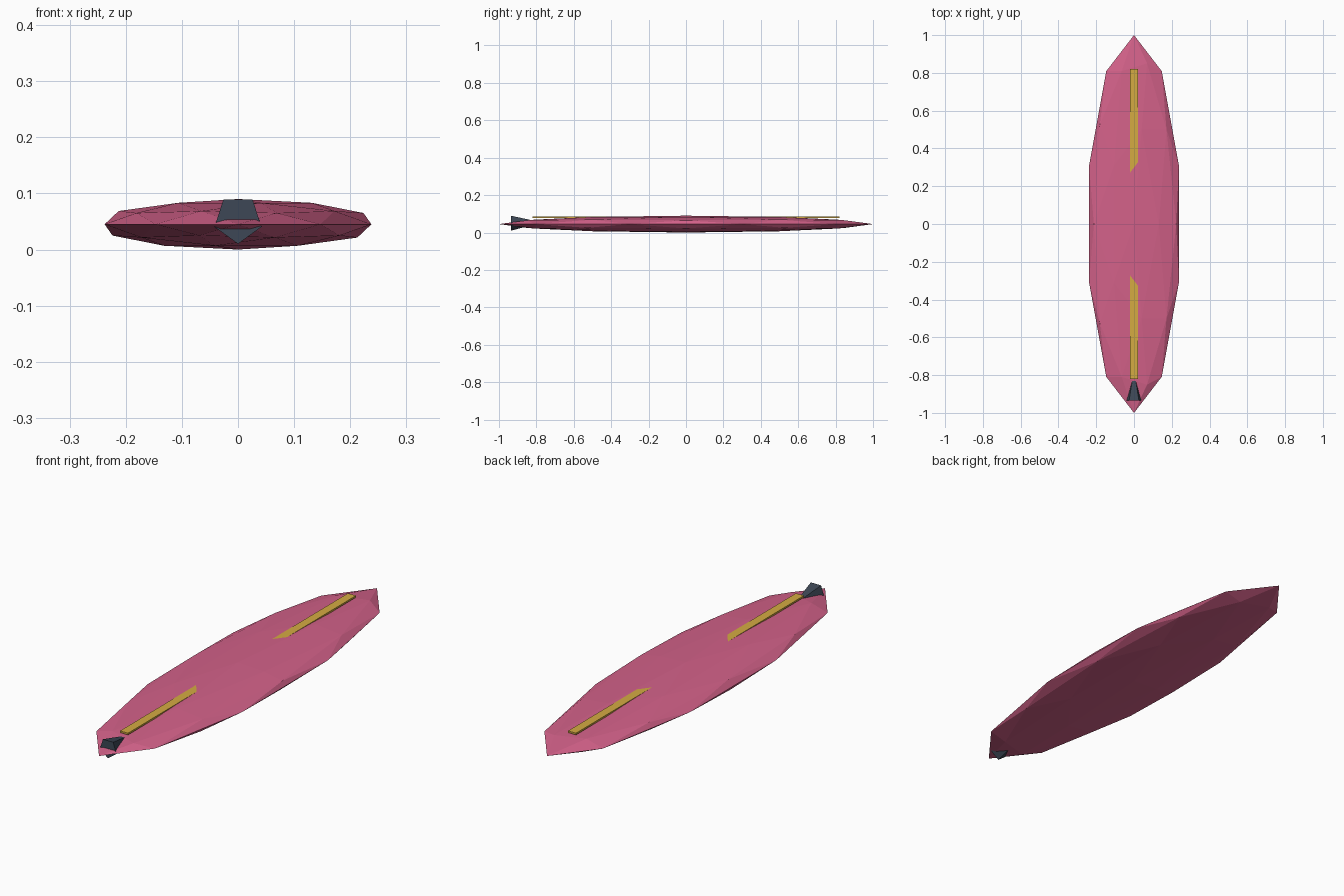
import bpy
import math

cube = bpy.data.objects.get("Cube")
if cube:
    bpy.data.objects.remove(cube, do_unlink=True)


def make_material(name, rgb):
    mat = bpy.data.materials.new(name)
    mat.use_nodes = True
    color = (*rgb, 1.0)
    mat.diffuse_color = color
    mat.node_tree.nodes["Principled BSDF"].inputs["Base Color"].default_value = color
    return mat


def finish(name, mat, scale=(1, 1, 1)):
    obj = bpy.context.object
    obj.name = name
    obj.data.name = name
    obj.scale = scale
    bpy.ops.object.transform_apply(location=False, rotation=True, scale=True)
    obj.data.materials.append(mat)
    return obj


pink = make_material("pink", (0.65, 0.12, 0.25))
yellow = make_material("yellow", (0.66, 0.41, 0.055))
slate = make_material("dark slate", (0.047, 0.064, 0.092))

MID = 0.045  # half thickness of the board

# Board: a faceted sphere, flattened and stretched
bpy.ops.mesh.primitive_ico_sphere_add(subdivisions=2, radius=1, location=(0, 0, MID))
finish("board", pink, (0.25, 1, MID))

# Stringer: a long thin bar that sinks into the middle of the deck
bpy.ops.mesh.primitive_cube_add(size=1, location=(0, 0, 0.0815))
finish("stringer", yellow, (0.04, 1.64, 0.008))

# Fin: five-sided tapering block, one corner pointing down
bpy.ops.mesh.primitive_cone_add(
    vertices=5, radius1=0.044, radius2=0.016, depth=0.105,
    location=(0, -0.8825, 0.054), rotation=(-math.pi / 2, 0, 0))
finish("fin", slate)
